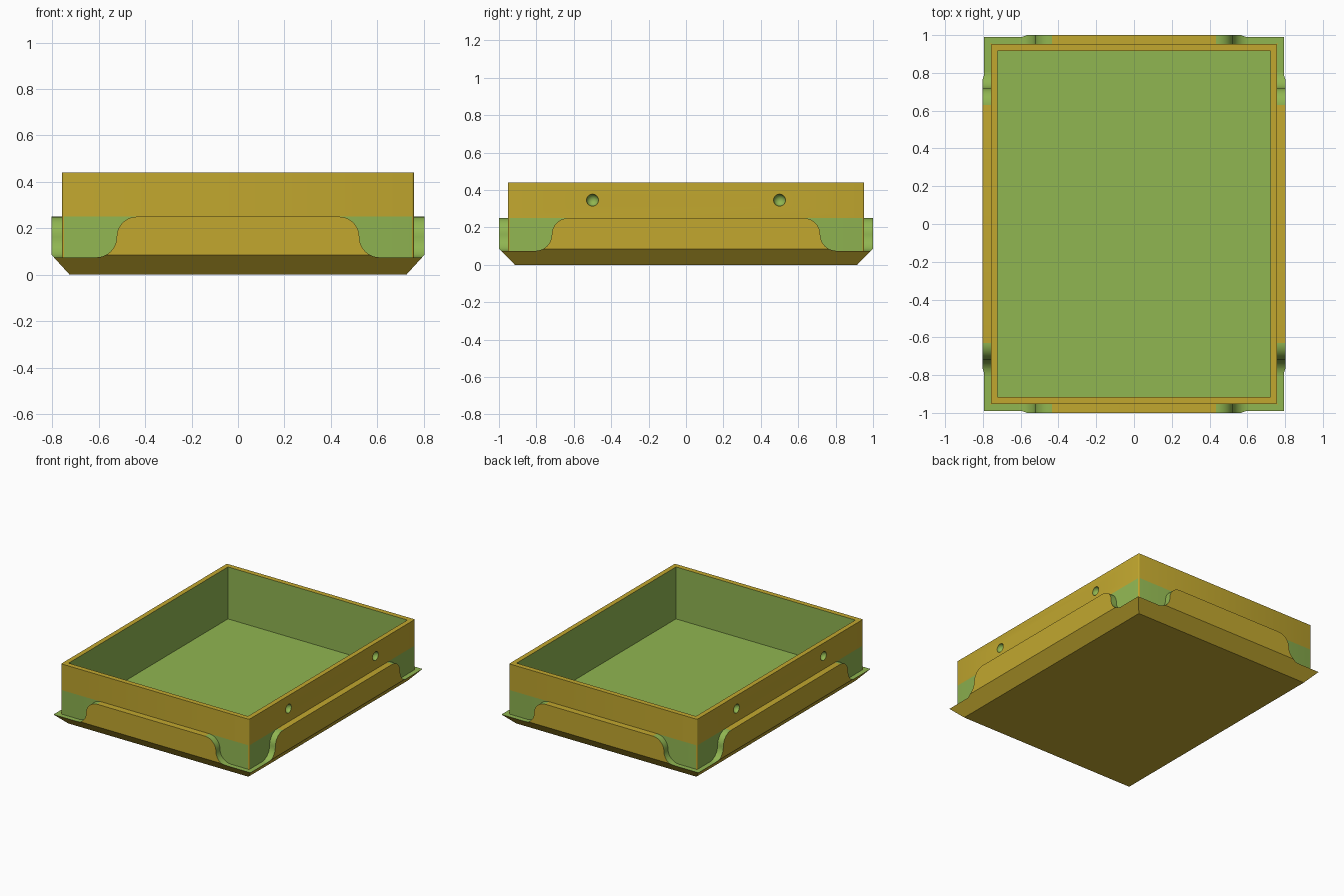
import bpy, bmesh, math
from mathutils import Matrix

if "Cube" in bpy.data.objects:
    bpy.data.objects.remove(bpy.data.objects["Cube"])


def material(name, colour):
    m = bpy.data.materials.new(name)
    m.use_nodes = True
    m.diffuse_color = colour
    m.node_tree.nodes["Principled BSDF"].inputs["Base Color"].default_value = colour
    return m


MATS = [material("mustard", (0.54, 0.39, 0.028, 1)),
        material("leaf green", (0.28, 0.465, 0.083, 1))]
MUSTARD, GREEN = 0, 1

# Shared heights and half sizes (x, y)
LEDGE, CHAMFER, STEP, TOP, FLOOR = 0.075, 0.086, 0.25, 0.44, 0.062
FOOT, EDGE = (0.725, 0.915), (0.803, 1.0)
WALL, INNER = (0.757, 0.953), (0.722, 0.916)


def chamfer_size(axis, z):
    t = min(z / CHAMFER, 1)
    return FOOT[axis] + (EDGE[axis] - FOOT[axis]) * t


def finish(name, bm):
    bmesh.ops.recalc_face_normals(bm, faces=bm.faces)
    mesh = bpy.data.meshes.new(name)
    bm.to_mesh(mesh)
    bm.free()
    for m in MATS:
        mesh.materials.append(m)
    ob = bpy.data.objects.new(name, mesh)
    bpy.context.scene.collection.objects.link(ob)
    return ob


def smooth(ob):
    bpy.ops.object.select_all(action="DESELECT")
    ob.select_set(True)
    bpy.context.view_layer.objects.active = ob
    bpy.ops.object.shade_smooth_by_angle(angle=math.radians(35))


# Tray shell: rectangular rings from the foot, up the wall and down inside
ledge_size = (chamfer_size(0, LEDGE), chamfer_size(1, LEDGE))
rings = [(FOOT, 0), (ledge_size, LEDGE), (WALL, LEDGE), (WALL, STEP),
         (WALL, TOP), (INNER, TOP), (INNER, FLOOR)]
band_colours = [MUSTARD, GREEN, GREEN, MUSTARD, MUSTARD, GREEN]
bm = bmesh.new()
loops = [[bm.verts.new((sx * size[0], sy * size[1], z))
          for sx, sy in ((-1, -1), (1, -1), (1, 1), (-1, 1))] for size, z in rings]
for low, high, colour in zip(loops, loops[1:], band_colours):
    for i in range(4):
        j = (i + 1) % 4
        bm.faces.new((low[i], low[j], high[j], high[i])).material_index = colour
bm.faces.new(loops[0]).material_index = MUSTARD
bm.faces.new(loops[-1]).material_index = GREEN
bmesh.ops.recalc_face_normals(bm, faces=bm.faces)
# Slightly rounded upright corners
uprights = [bm.edges.get((loops[k][i], loops[k + 1][i])) for k in (2, 3) for i in range(4)]
bmesh.ops.bevel(bm, geom=uprights, offset=0.008, segments=3, profile=0.5, affect="EDGES")
tray = finish("tray_shell", bm)

# Round dimples in both long walls
bm = bmesh.new()
for sx in (-1, 1):
    for y in (-0.5, 0.5):
        bmesh.ops.create_uvsphere(bm, u_segments=24, v_segments=16, radius=0.032,
                                  matrix=Matrix.Translation((sx * WALL[0], y, 0.346)))
for f in bm.faces:
    f.material_index = GREEN
cutter = finish("dimple_cutter", bm)
cutter.hide_render = True
mod = tray.modifiers.new("dimples", "BOOLEAN")
mod.operation, mod.solver, mod.object = "DIFFERENCE", "EXACT", cutter
bpy.context.view_layer.objects.active = tray
bpy.ops.object.modifier_apply(modifier=mod.name)
bpy.data.objects.remove(cutter)
smooth(tray)

# Skirt panels: straight slabs whose ends sweep down in an S curve
RADIUS = (STEP - LEDGE) / 2
MIDDLE = (STEP + LEDGE) / 2


def sweep(z):
    """Distance the end has moved outward at height z."""
    d = math.sqrt(max(RADIUS ** 2 - (RADIUS - abs(abs(z - MIDDLE) - RADIUS) - 0) ** 2, 0))
    return d if z >= MIDDLE else 2 * RADIUS - d


def panel(name, axis, top_half, angle):
    steps = 10
    heights = [MIDDLE + RADIUS * math.sin(math.pi / 2 * k / steps) for k in range(steps + 1)]
    heights += [2 * MIDDLE - z for z in heights[1:]] + [CHAMFER]
    bm = bmesh.new()
    rows = []
    for z in sorted(heights):
        half, out = top_half + sweep(z), chamfer_size(axis, z)
        rows.append([bm.verts.new((s, -o, z)) for s, o in
                     ((-half, WALL[axis]), (-half, out), (half, out), (half, WALL[axis]))])
    for low, high in zip(rows, rows[1:]):
        for i, colour in enumerate((GREEN, MUSTARD, GREEN, GREEN)):
            j = (i + 1) % 4
            bm.faces.new((low[i], low[j], high[j], high[i])).material_index = colour
    bm.faces.new(rows[0]).material_index = GREEN
    bm.faces.new(rows[-1]).material_index = MUSTARD
    bm.transform(Matrix.Rotation(angle, 4, "Z"))
    smooth(finish(name, bm))


for name, axis, half, turn in (("front_skirt", 1, 0.435, 0), ("left_skirt", 0, 0.63, 1),
                               ("back_skirt", 1, 0.435, 2), ("right_skirt", 0, 0.63, 3)):
    panel(name, axis, half, turn * math.pi / 2)
